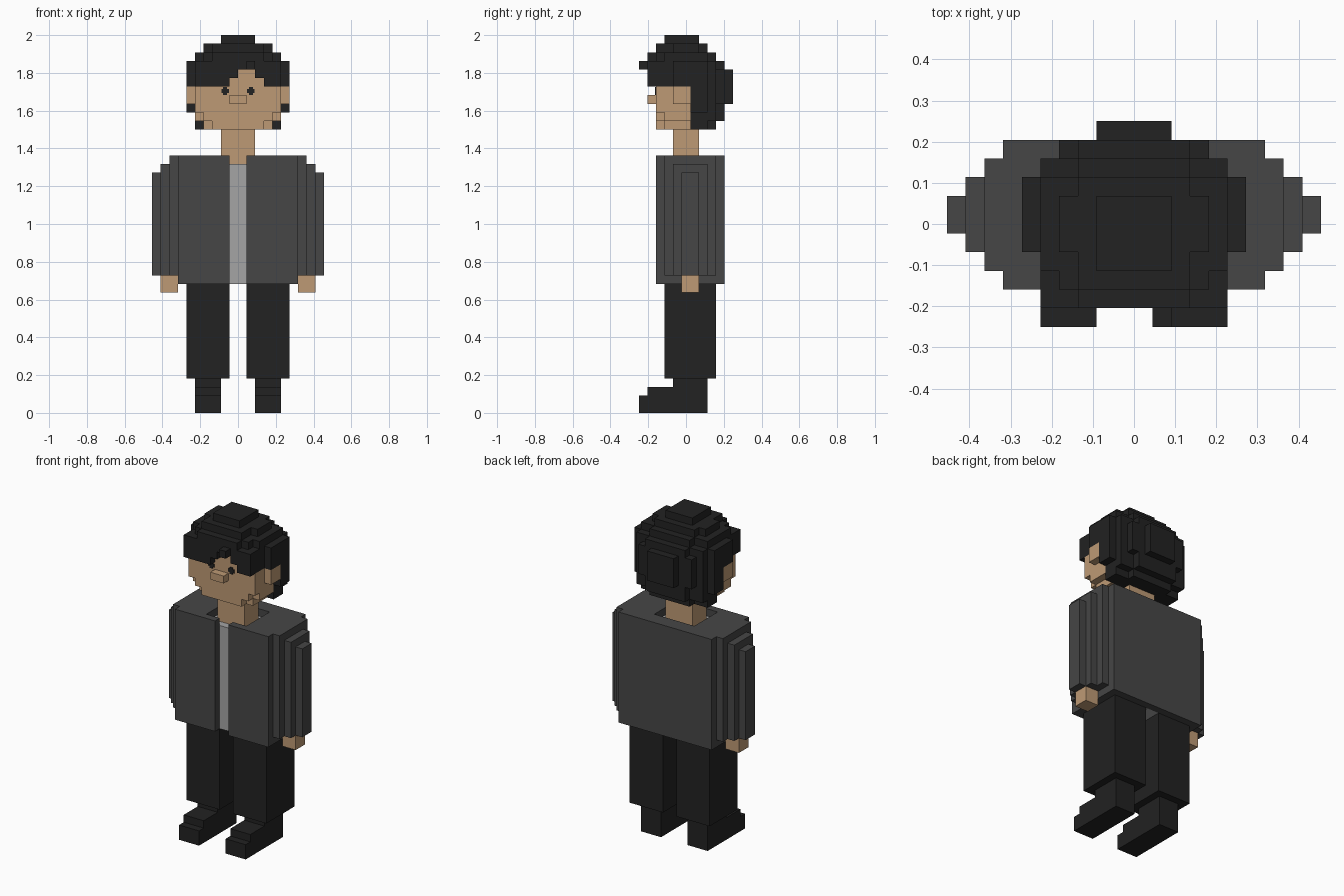
import bpy, bmesh
from mathutils import Vector

cube = bpy.data.objects.get("Cube")
if cube:
    bpy.data.objects.remove(cube, do_unlink=True)

U = 2 / 44          # size of one block
Y_MID = 5.5         # block row at y = 0


def material(name, rgb):
    m = bpy.data.materials.new(name)
    m.use_nodes = True
    m.diffuse_color = (*rgb, 1)
    bsdf = m.node_tree.nodes["Principled BSDF"]
    bsdf.inputs["Base Color"].default_value = (*rgb, 1)
    bsdf.inputs["Roughness"].default_value = 0.9
    return m


BLACK = material("near_black", (0.016, 0.016, 0.016))
JACKET = material("dark_grey", (0.061, 0.061, 0.061))
SHIRT = material("light_grey", (0.376, 0.376, 0.376))
SKIN = material("skin_tan", (0.515, 0.323, 0.178))


def blocks(*boxes):
    """Set of unit blocks filling boxes given as x0, x1, y0, y1, z0, z1."""
    return {(x, y, z) for x0, x1, y0, y1, z0, z1 in boxes
            for x in range(x0, x1) for y in range(y0, y1) for z in range(z0, z1)}


def layers(rows):
    """Symmetric layers given as z0, z1, [(half width, y0, y1), ...]."""
    return blocks(*[(-h, h, y0, y1, z0, z1) for z0, z1, spans in rows for h, y0, y1 in spans])


def flip(cells):
    return {(-1 - x, y, z) for x, y, z in cells}


def finish(name, bm, mat):
    for v in bm.verts:
        v.co = Vector((v.co.x, v.co.y - Y_MID, v.co.z)) * U
    mesh = bpy.data.meshes.new(name)
    bm.to_mesh(mesh)
    bm.free()
    mesh.materials.append(mat)
    ob = bpy.data.objects.new(name, mesh)
    bpy.context.collection.objects.link(ob)
    return ob


def build(name, cells, mat):
    """Outer skin of a block set, with flat areas merged."""
    bm = bmesh.new()
    for c in cells:
        for axis in range(3):
            for side in (0, 1):
                n = list(c)
                n[axis] += 2 * side - 1
                if tuple(n) in cells:
                    continue
                a, b = (axis + 1) % 3, (axis + 2) % 3
                ring = []
                for da, db in ((0, 0), (1, 0), (1, 1), (0, 1)):
                    p = list(c)
                    p[axis] += side
                    p[a] += da
                    p[b] += db
                    ring.append(bm.verts.new(p))
                bm.faces.new(ring if side else ring[::-1])
    bmesh.ops.remove_doubles(bm, verts=bm.verts[:], dist=0.01)
    bmesh.ops.dissolve_limit(bm, angle_limit=0.01, verts=bm.verts[:], edges=bm.edges[:])
    return finish(name, bm, mat)


def pair(name, cells, mat):
    build("left_" + name, cells, mat)
    build("right_" + name, flip(cells), mat)


# Legs, shoes, hands and stepped sleeves
pair("shoe", blocks((2, 5, 0, 8, 0, 2), (2, 5, 1, 8, 2, 3), (2, 5, 4, 8, 3, 4)), BLACK)
pair("trouser_leg", blocks((1, 6, 3, 9, 4, 15)), BLACK)
pair("hand", blocks((7, 9, 5, 7, 14, 16)), SKIN)
pair("sleeve", blocks((7, 8, 3, 9, 16, 30), (8, 9, 4, 8, 16, 29), (9, 10, 5, 7, 16, 28)), JACKET)

# Shirt core, and the jacket shell open at the front and round the neck
build("shirt", blocks((-6, 6, 3, 9, 15, 29)), SHIRT)
half = blocks((1, 7, 2, 3, 15, 30), (6, 7, 2, 10, 15, 30), (0, 7, 9, 10, 15, 30),
              (3, 7, 2, 10, 29, 30), (0, 7, 8, 10, 29, 30))
build("jacket", half | flip(half), JACKET)

# Hair cap, with the parting cut out of the fringe
hair = layers([
    (43, 44, [(2, 3, 7)]),
    (42, 43, [(3, 2, 8), (4, 4, 7)]),
    (41, 42, [(3, 1, 9), (4, 2, 8), (5, 3, 8)]),
    (40, 41, [(5, 1, 9), (6, 4, 8), (3, 9, 10)]),
    (38, 40, [(5, 1, 9), (6, 4, 8), (4, 9, 10), (2, 10, 11)]),
    (36, 38, [(6, 6, 8), (5, 6, 9), (4, 9, 10), (2, 10, 11)]),
    (35, 36, [(6, 6, 8), (5, 6, 9), (3, 9, 10)]),
    (34, 35, [(5, 6, 9), (3, 9, 10)]),
    (33, 34, [(5, 6, 8), (3, 6, 9)]),
])
hair -= blocks((0, 2, 1, 3, 38, 40), (-1, 3, 1, 3, 38, 39))
hair |= blocks((1, 2, 0, 1, 40, 41))
build("hair", hair, BLACK)

# Head with ears and a stepped jaw, neck and nose
head = layers([
    (35, 40, [(5, 2, 8)]),
    (36, 38, [(6, 4, 6)]),
    (34, 35, [(4, 2, 8), (5, 3, 8)]),
    (33, 34, [(3, 2, 8), (4, 3, 8)]),
])
build("head", head - hair, SKIN)
build("neck", blocks((-2, 2, 4, 7, 28, 33)), SKIN)
build("nose", blocks((-1, 1, 1, 2, 36, 37)), SKIN)

# Eyes: thin cross-shaped plates on the face
for name, x in (("left_eye", 1.5), ("right_eye", -1.5)):
    bm = bmesh.new()
    for w, h, d in ((0.9, 0.45, 0.10), (0.45, 0.9, 0.12)):
        part = bmesh.ops.create_cube(bm, size=1)["verts"]
        for v in part:
            v.co = Vector((v.co.x * w + x, v.co.y * d + 2 - d / 2, v.co.z * h + 37.5))
    finish(name, bm, BLACK)
